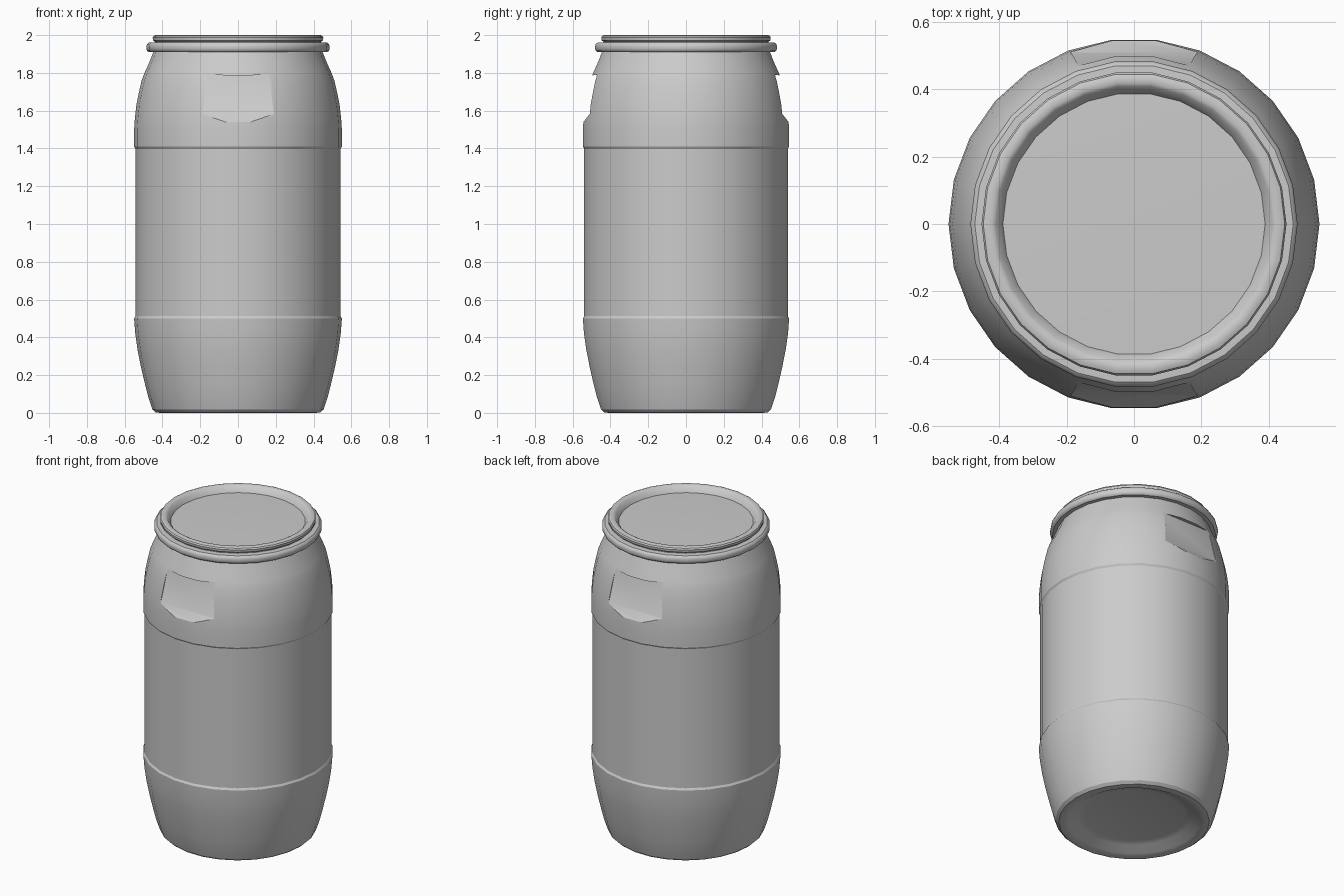
import bpy, bmesh
from math import cos, sin, tau

if "Cube" in bpy.data.objects:
    bpy.data.objects.remove(bpy.data.objects["Cube"])

SIDES = 26


def make_object(name, bm):
    bmesh.ops.recalc_face_normals(bm, faces=bm.faces)
    me = bpy.data.meshes.new(name)
    bm.to_mesh(me)
    bm.free()
    ob = bpy.data.objects.new(name, me)
    bpy.context.collection.objects.link(ob)
    return ob


def activate(ob):
    bpy.ops.object.select_all(action='DESELECT')
    ob.select_set(True)
    bpy.context.view_layer.objects.active = ob


def smooth(ob, angle=0.6):
    activate(ob)
    bpy.ops.object.shade_smooth_by_angle(angle=angle)


def lathe(name, profile):
    """Closed solid turned around z; profile is (radius, z) from bottom to top."""
    bm = bmesh.new()
    rings = [[bm.verts.new((r * cos(tau * i / SIDES), r * sin(tau * i / SIDES), z))
              for i in range(SIDES)] for r, z in profile]
    for a, b in zip(rings, rings[1:]):
        for i in range(SIDES):
            j = (i + 1) % SIDES
            bm.faces.new((a[i], a[j], b[j], b[i]))
    bm.faces.new(rings[0][::-1])
    bm.faces.new(rings[-1])
    return make_object(name, bm)


def handle_cutter(side):
    """Wedge that carves a hand grip into the shoulder, wider at the bottom."""
    bm = bmesh.new()
    section = [(0.472, 1.79), (0.508, 1.585), (0.555, 1.525), (0.7, 1.525), (0.7, 1.76)]
    ends = []
    for s in (-1, 1):
        ends.append([bm.verts.new((s * (0.167 + (1.785 - z) * 0.11), side * y, z))
                     for y, z in section])
    n = len(section)
    for i in range(n):
        j = (i + 1) % n
        bm.faces.new((ends[0][i], ends[0][j], ends[1][j], ends[1][i]))
    bm.faces.new(ends[0][::-1])
    bm.faces.new(ends[1])
    return make_object("grip_cutter", bm)


# barrel body with recessed base, stepped waist and rounded shoulder
body = lathe("barrel_body", [
    (0.29, 0.045), (0.33, 0.035), (0.38, 0.008), (0.41, 0.0), (0.435, 0.002),
    (0.453, 0.018), (0.474, 0.08), (0.492, 0.15), (0.513, 0.24), (0.531, 0.33),
    (0.544, 0.42), (0.55, 0.50), (0.543, 0.512),
    (0.543, 1.398), (0.55, 1.41), (0.55, 1.50), (0.546, 1.56), (0.538, 1.63),
    (0.524, 1.70), (0.51, 1.76), (0.495, 1.80), (0.468, 1.86), (0.446, 1.915), (0.44, 1.93)])

# hand grips on front and back
for side in (-1, 1):
    cutter = handle_cutter(side)
    activate(body)
    mod = body.modifiers.new("grip", 'BOOLEAN')
    mod.operation = 'DIFFERENCE'
    mod.solver = 'EXACT'
    mod.object = cutter
    bpy.ops.object.modifier_apply(modifier=mod.name)
    bpy.data.objects.remove(cutter)
smooth(body, 0.5)

# clamping ring around the neck
ring = lathe("clamp_ring", [
    (0.43, 1.91), (0.472, 1.91), (0.481, 1.917), (0.485, 1.927), (0.485, 1.943),
    (0.481, 1.953), (0.472, 1.96), (0.43, 1.962)])
smooth(ring)

# lid with raised rim and sunken panel
lid = lathe("lid", [
    (0.435, 1.92), (0.44, 1.965), (0.45, 1.972), (0.452, 1.987), (0.447, 1.996),
    (0.437, 2.0), (0.42, 2.0), (0.41, 1.994), (0.39, 1.965), (0.385, 1.953)])
smooth(lid)
